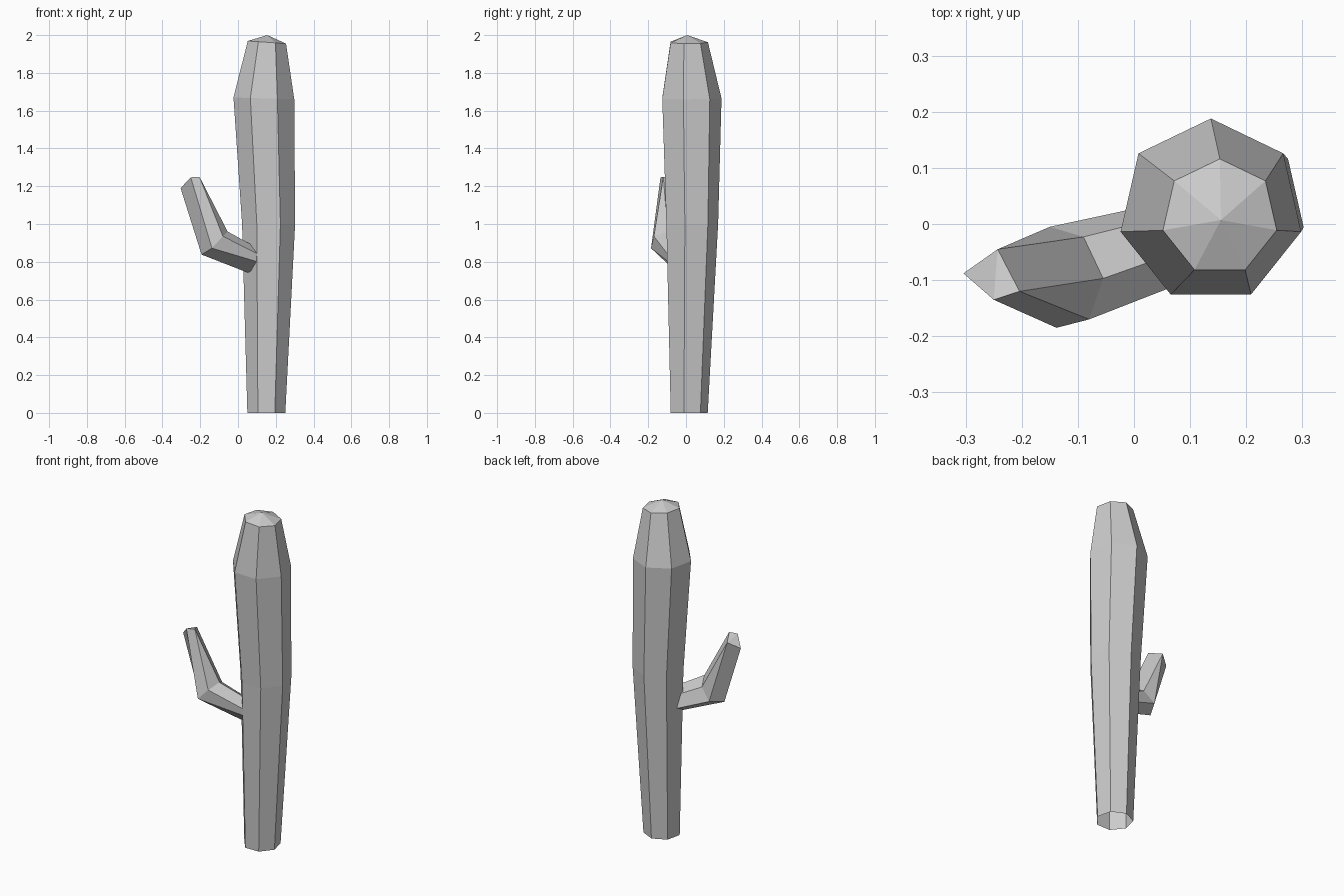
import bpy, bmesh, math
from mathutils import Vector

cube = bpy.data.objects.get("Cube")
if cube:
    bpy.data.objects.remove(cube, do_unlink=True)

grey = bpy.data.materials.new("plain_grey")
grey.use_nodes = True
colour = (0.6, 0.6, 0.6, 1)
grey.diffuse_color = colour
grey.node_tree.nodes["Principled BSDF"].inputs["Base Color"].default_value = colour


def ring(x, y, z, radius, tilt=0.0, sides=7):
    """Regular ring with one corner at the back, leaning along x."""
    points = []
    for k in range(sides):
        a = math.pi / 2 + math.tau * k / sides
        dx = radius * math.cos(a)
        points.append((x + dx, y + radius * math.sin(a), z + tilt * dx))
    return points


def loft(name, rings, apex=None, cap=()):
    """Bridge matching rings, then close the end with a fan or given faces."""
    bm = bmesh.new()
    loops = [[bm.verts.new(Vector(p)) for p in r] for r in rings]
    n = len(loops[0])
    for low, high in zip(loops, loops[1:]):
        for i in range(n):
            j = (i + 1) % n
            bm.faces.new((low[i], low[j], high[j], high[i]))
    end = loops[-1]
    if apex:
        tip = bm.verts.new(apex)
        for i in range(n):
            bm.faces.new((end[i], end[(i + 1) % n], tip))
    for face in cap:
        bm.faces.new([end[i] for i in face])
    bmesh.ops.remove_doubles(bm, verts=bm.verts[:], dist=0.0005)
    bmesh.ops.recalc_face_normals(bm, faces=bm.faces[:])
    mesh = bpy.data.meshes.new(name)
    bm.to_mesh(mesh)
    bm.free()
    mesh.materials.append(grey)
    obj = bpy.data.objects.new(name, mesh)
    bpy.context.collection.objects.link(obj)
    return obj


# Seven-sided trunk, open underneath, with a shallow pointed top
loft("trunk", [
    ring(0.15, 0.012, 0.0, 0.103),
    ring(0.162, 0.026, 1.0, 0.144),
    ring(0.137, 0.023, 1.665, 0.165, -0.03),
    ring(0.153, 0.012, 1.962, 0.104, -0.07),
], apex=(0.155, 0.007, 2.0))

# Bent six-sided arm; paired corners merge at its four-cornered tip
arm_root = [(0.12, -0.02, 0.716), (0.12, -0.087, 0.795), (0.12, -0.092, 0.834),
            (0.12, -0.035, 0.864), (0.12, 0.03, 0.82), (0.12, 0.053, 0.75)]
elbow = [(-0.193, -0.09, 0.838), (-0.138, -0.185, 0.872), (-0.08, -0.17, 0.935),
         (-0.055, -0.097, 0.96), (-0.09, -0.023, 0.925), (-0.15, -0.005, 0.86)]
outer, front = (-0.304, -0.088, 1.19), (-0.25, -0.135, 1.247)
inner, back = (-0.204, -0.12, 1.25), (-0.243, -0.045, 1.225)
arm_tip = [outer, front, inner, inner, back, back]
loft("arm", [arm_root, elbow, arm_tip], cap=[(0, 1, 4), (1, 2, 4)])
